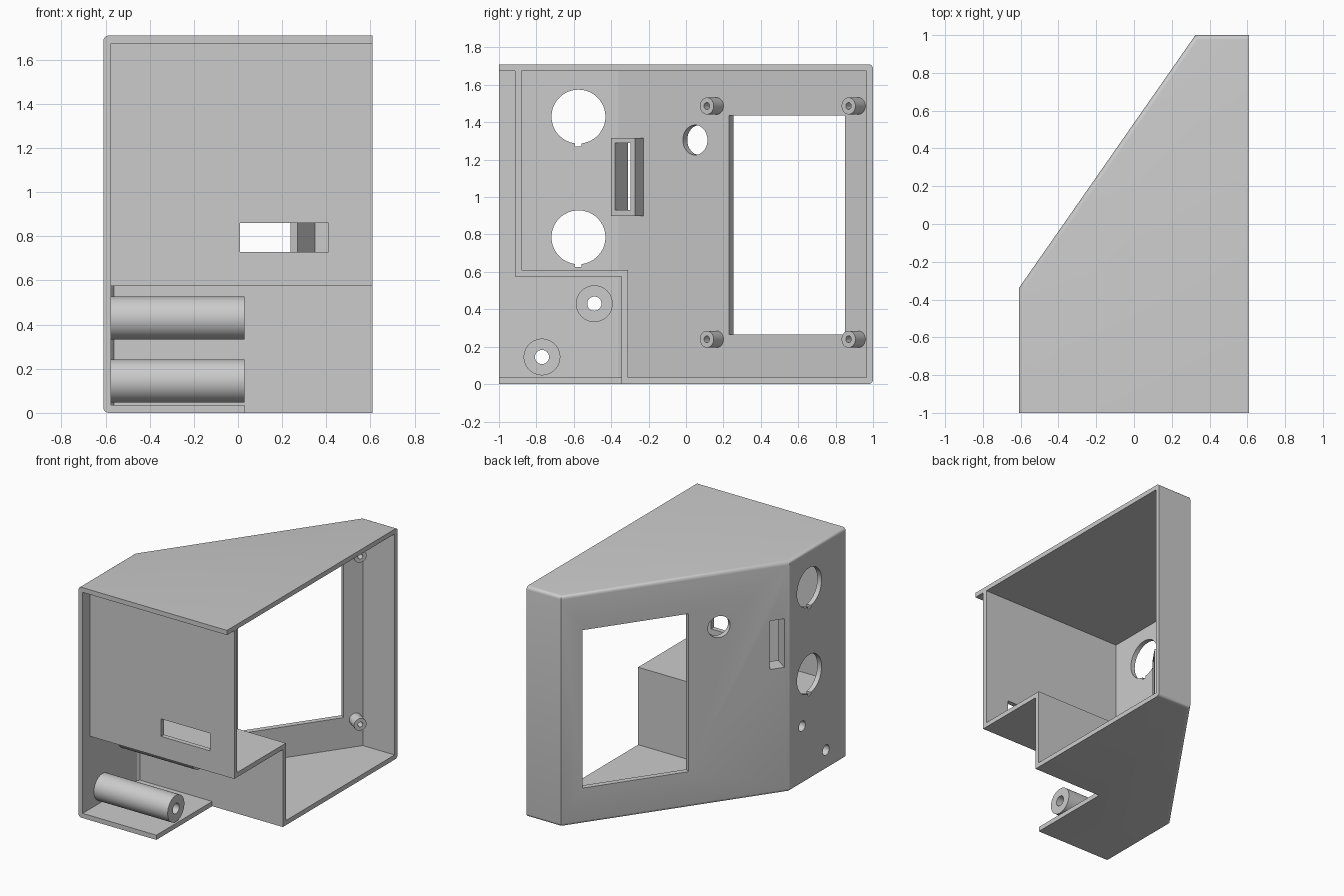
import bpy, bmesh, math
from mathutils import Matrix, Vector

cube = bpy.data.objects.get("Cube")
if cube:
    bpy.data.objects.remove(cube, do_unlink=True)

GREY = (0.6, 0.6, 0.6, 1)
mat = bpy.data.materials.new("plain_grey")
mat.use_nodes = True
mat.diffuse_color = GREY
mat.node_tree.nodes["Principled BSDF"].inputs["Base Color"].default_value = GREY

W, H, T = 0.61, 1.71, 0.035      # half width, height, wall thickness
UP = Vector((0, 0, 1))


def frame(origin, u, v):
    """Local axes: u, v span the outline, u x v is the extrusion."""
    m = Matrix((u, v, u.cross(v))).transposed().to_4x4()
    m.translation = origin
    return m


# Working planes: plan view, side view (extrudes along x), slanted panel
PLAN = Matrix.Identity(4)
SIDE = frame(Vector((0, 0, 0)), Vector((0, 1, 0)), UP)
slope = Vector((0.935, 1.34, 0)).normalized()
corner = Vector((-0.577, -0.363, 0))
PANEL = frame(corner, slope, UP)


def rect(a0, a1, b0, b1):
    return [(a0, b0), (a1, b0), (a1, b1), (a0, b1)]


def circle(a, b, r, n=48):
    return [(a + r * math.cos(math.tau * i / n), b + r * math.sin(math.tau * i / n))
            for i in range(n)]


def prism(name, outline, lo, hi, axes=PLAN, round_edge=None):
    bm = bmesh.new()
    face = bm.faces.new([bm.verts.new((a, b, lo)) for a, b in outline])
    top = bmesh.ops.extrude_face_region(bm, geom=[face])["geom"]
    bmesh.ops.translate(bm, vec=(0, 0, hi - lo),
                        verts=[g for g in top if isinstance(g, bmesh.types.BMVert)])
    bmesh.ops.recalc_face_normals(bm, faces=bm.faces)
    if round_edge:
        bmesh.ops.bevel(bm, geom=[e for e in bm.edges if round_edge(e)], offset=0.024,
                        segments=5, profile=0.5, affect='EDGES')
    bm.transform(axes)
    mesh = bpy.data.meshes.new(name)
    bm.to_mesh(mesh)
    bm.free()
    mesh.materials.append(mat)
    obj = bpy.data.objects.new(name, mesh)
    bpy.context.collection.objects.link(obj)
    return obj


def activate(obj):
    bpy.ops.object.select_all(action='DESELECT')
    obj.select_set(True)
    bpy.context.view_layer.objects.active = obj


def cut(obj, outline, lo, hi, axes=PLAN):
    cutter = prism("cutter", outline, lo, hi, axes)
    cutter.hide_render = True
    mod = obj.modifiers.new("cut", 'BOOLEAN')
    mod.operation, mod.solver, mod.object = 'DIFFERENCE', 'EXACT', cutter
    activate(obj)
    bpy.ops.object.modifier_apply(modifier=mod.name)
    bpy.data.objects.remove(cutter, do_unlink=True)


def outer_rim(e):
    """Horizontal rim edges, except along the open front and open side."""
    a, b = (v.co for v in e.verts)
    flat = abs(a.z - b.z) < 0.001
    on_side = min(a.x, b.x) > W - 0.001
    on_front = max(a.y, b.y) < -0.999
    return flat and not on_side and not on_front


# Housing shell, hollowed and open to the front and one side
shell = prism("housing_shell",
              [(-W, -1), (W, -1), (W, 1), (0.325, 1), (-W, -0.34)], 0, H,
              round_edge=outer_rim)
back = 1 - T
end = corner + slope * ((back - corner.y) / slope.y)
cut(shell, [(-W + T, -2), (2, -2), (2, back), (end.x, back), (-W + T, corner.y)],
    T, H - T)
cut(shell, rect(0.03, 2, -2, -0.345), -1, 0.2)

# Round keyed openings in the side wall
for z in (1.43, 0.785):
    cut(shell, circle(-0.575, z, 0.144, 64), -0.7, -0.5, SIDE)
    cut(shell, rect(-0.593, -0.558, z - 0.16, z), -0.7, -0.5, SIDE)

# Screen window, button hole and switch slot in the slanted panel
SLOT = rect(0.035, 0.137, 0.93, 1.29)
for outline in (rect(0.723, 1.48, 0.265, 1.437), circle(0.503, 1.305, 0.08), SLOT):
    cut(shell, outline, -0.1, 0.1, PANEL)

# Stepped partition: front wall, shelf and lower wall, with a slot
y0, y1, z0 = -0.915, -0.345, 0.575
partition = prism("stepped_partition",
                  [(y0, H - T), (y0, z0), (y1, z0), (y1, T),
                   (y1 + T, T), (y1 + T, z0 + T), (y0 + T, z0 + T), (y0 + T, H - T)],
                  -0.58, W, SIDE)
cut(partition, rect(0.01, 0.41, -0.95, -0.85), 0.73, 0.86)
parts = [shell, partition]

# Hollow tubes open through the side wall
for name, y, z in (("front_tube", -0.77, 0.145), ("rear_tube", -0.49, 0.43)):
    tube = prism(name, circle(y, z, 0.098, 64), -W + T - 0.01, 0.03, SIDE)
    for obj in (tube, shell):
        cut(obj, circle(y, z, 0.038, 32), -0.7, 0.2, SIDE)
    parts.append(tube)

# Switch surround behind the slanted panel
surround = prism("switch_surround", rect(0.008, 0.167, 0.9, 1.315), -0.005, 0.08, PANEL)
cut(surround, SLOT, -0.1, 0.2, PANEL)
parts.append(surround)

# Screen standoffs
for side, a in (("front", 0.643), ("back", 1.567)):
    for level, z in (("lower", 0.24), ("upper", 1.487)):
        post = prism(f"{level}_{side}_standoff", circle(a, z, 0.045, 32),
                     -0.005, 0.093, PANEL)
        cut(post, circle(a, z, 0.018, 24), -0.1, 0.2, PANEL)
        parts.append(post)

for obj in parts:
    activate(obj)
    bpy.ops.object.shade_smooth_by_angle(angle=math.radians(30))
